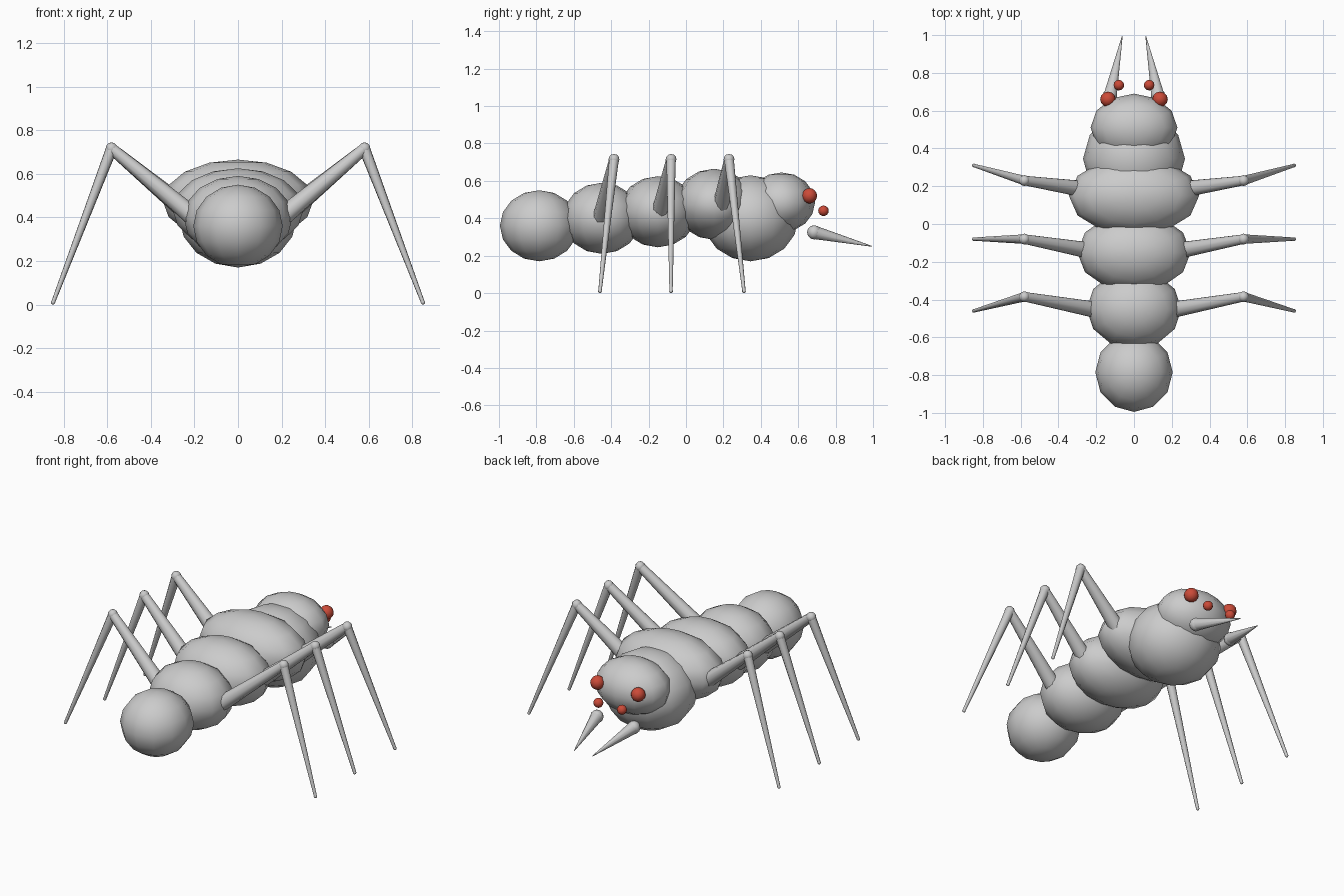
import bpy
from mathutils import Vector

if "Cube" in bpy.data.objects:
    bpy.data.objects.remove(bpy.data.objects["Cube"], do_unlink=True)


def material(name, color):
    m = bpy.data.materials.new(name)
    m.use_nodes = True
    m.diffuse_color = color
    m.node_tree.nodes["Principled BSDF"].inputs["Base Color"].default_value = color
    return m


SHELL = material("pale grey shell", (0.6, 0.6, 0.6, 1))
RED = material("red eye", (0.6, 0.07, 0.04, 1))


def finish(name, mat):
    ob = bpy.context.object
    ob.name = name
    ob.data.materials.append(mat)
    bpy.ops.object.shade_smooth_by_angle(angle=1.0)
    return ob


def ball(name, center, radii, mat=SHELL, segments=12, rings=8):
    bpy.ops.mesh.primitive_uv_sphere_add(segments=segments, ring_count=rings, location=center)
    bpy.context.object.scale = radii
    bpy.ops.object.transform_apply(location=False, rotation=False)
    return finish(name, mat)


def limb(name, start, end, r1, r2):
    a, b = Vector(start), Vector(end)
    bpy.ops.mesh.primitive_cone_add(vertices=10, radius1=r1, radius2=r2,
                                    depth=(b - a).length, location=(a + b) / 2,
                                    rotation=(b - a).to_track_quat('Z', 'Y').to_euler())
    return finish(name, SHELL)


# Body segments from tail to head
ball("tail", (0, -0.785, 0.36), (0.205, 0.21, 0.19))
ball("rear_segment", (0, -0.45, 0.40), (0.25, 0.21, 0.19))
ball("middle_segment", (0, -0.15, 0.435), (0.30, 0.21, 0.19))
ball("front_segment", (0, 0.15, 0.475), (0.345, 0.21, 0.19))
ball("throat", (0, 0.345, 0.40), (0.27, 0.255, 0.23))
ball("head", (0, 0.51, 0.485), (0.23, 0.18, 0.16))

# Legs: hip and knee and foot for each pair
LEGS = {
    "rear": ((0.20, -0.455, 0.40), -0.385, -0.46),
    "middle": ((0.24, -0.14, 0.43), -0.08, -0.08),
    "front": ((0.27, 0.185, 0.46), 0.23, 0.31),
}
for side, s in (("left", 1), ("right", -1)):
    for pair, (hip, knee_y, foot_y) in LEGS.items():
        tag = f"{pair}_{side}"
        hip_at = (s * hip[0], hip[1], hip[2])
        knee = (s * 0.58, knee_y, 0.715)
        foot = (s * 0.848, foot_y, 0.01)
        limb(f"upper_leg_{tag}", hip_at, knee, 0.045, 0.026)
        limb(f"lower_leg_{tag}", knee, foot, 0.026, 0.009)
        ball(f"knee_{tag}", knee, (0.029,) * 3, segments=10, rings=6)
        ball(f"foot_{tag}", foot, (0.01,) * 3, segments=8, rings=6)
    # Mandibles
    base = (s * 0.125, 0.685, 0.325)
    limb(f"mandible_{side}", base, (s * 0.062, 0.995, 0.25), 0.036, 0.002)
    ball(f"mandible_joint_{side}", base, (0.038,) * 3, segments=10, rings=6)
    # Eyes
    ball(f"large_eye_{side}", (s * 0.138, 0.66, 0.52), (0.041,) * 3, RED)
    ball(f"small_eye_{side}", (s * 0.08, 0.735, 0.44), (0.028,) * 3, RED)
